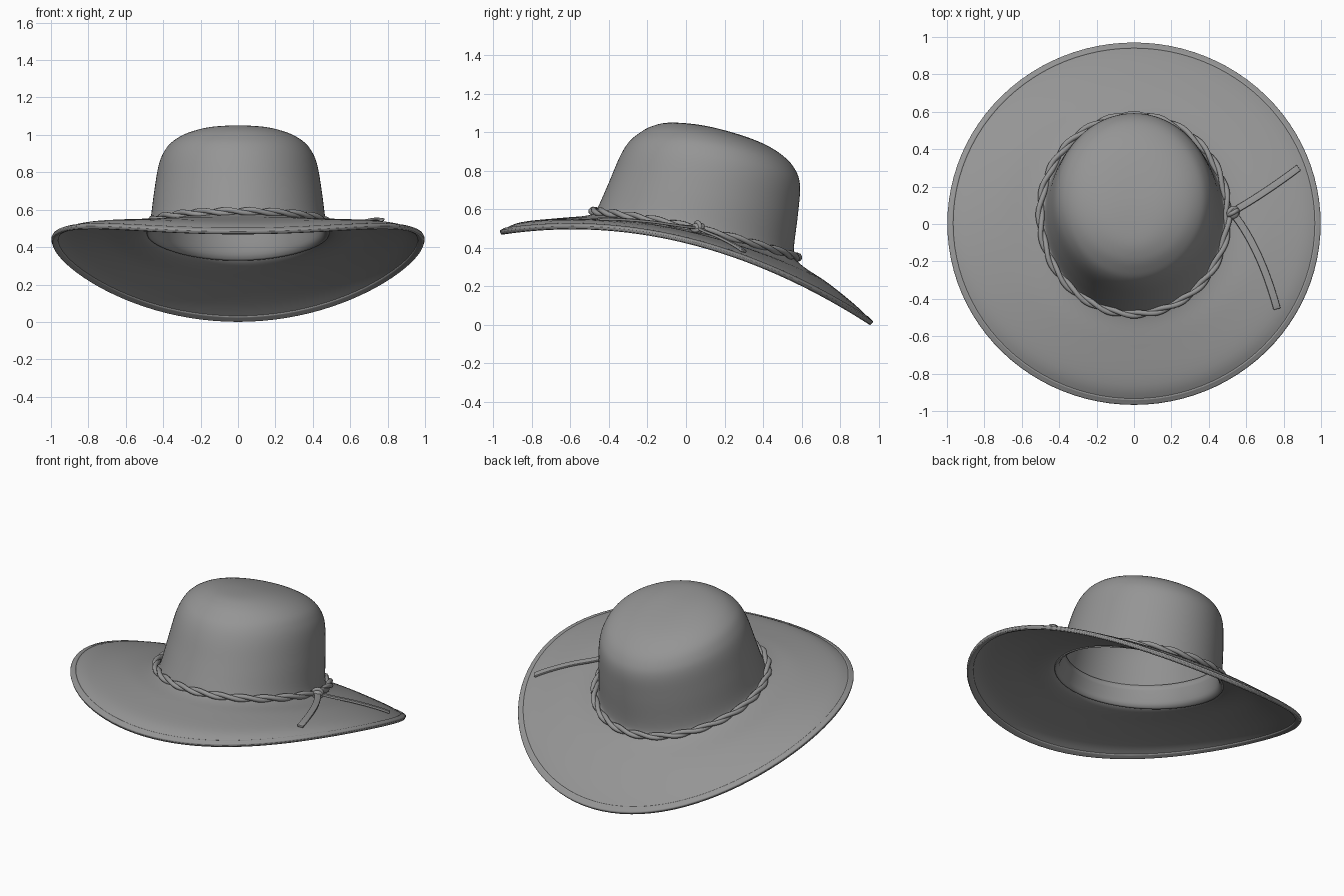
import bpy, bmesh
from math import sin, cos, pi, radians
from mathutils import Vector
from mathutils.bvhtree import BVHTree

if "Cube" in bpy.data.objects:
    bpy.data.objects.remove(bpy.data.objects["Cube"])

# Rings from brim edge to crown top: front y, front z, back y, back z, half width, side z
RINGS = [
    (-.967, .485, .970, .012, .998, .442),
    (-.86, .532, .88, .102, .90, .468),
    (-.65, .555, .74, .215, .72, .477),
    (-.53, .565, .62, .295, .57, .478),
    (-.475, .580, .572, .340, .495, .490),
    (-.455, .615, .560, .395, .472, .525),
    (-.400, .740, .582, .580, .450, .685),
    (-.345, .870, .592, .720, .427, .825),
    (-.300, .945, .570, .800, .399, .900),
    (-.250, .990, .515, .868, .355, .955),
    (-.180, 1.03, .415, .934, .275, 1.00),
    (-.080, 1.05, .270, .990, .155, 1.03),
    (.090, 1.035, .090, 1.035, 0, 1.035),
]
TOP = len(RINGS) - 1
SEG = 96

# Dark grey felt
FELT = bpy.data.materials.new("felt_grey")
FELT.diffuse_color = (.3, .3, .3, 1)
FELT.use_nodes = True
FELT.node_tree.nodes["Principled BSDF"].inputs["Base Color"].default_value = FELT.diffuse_color


def ring(i):
    # mirrored ghost rings keep the apex smooth and the brim edge straight
    if i < 0:
        return tuple(2 * a - b for a, b in zip(RINGS[0], RINGS[1]))
    if i > TOP:
        yf, zf, yb, zb, w, zm = RINGS[2 * TOP - i]
        return (yb, zb, yf, zf, -w, zm)
    return RINGS[i]


def surf(u, t):
    i = min(int(u), TOP - 1)
    f = u - i
    p = []
    for a, b, c, d in zip(ring(i - 1), ring(i), ring(i + 1), ring(i + 2)):
        p.append(.5 * (2 * b + (c - a) * f + (2 * a - 5 * b + 4 * c - d) * f ** 2
                       + (3 * b - a - 3 * c + d) * f ** 3))
    yf, zf, yb, zb, w, zm = p
    k = cos(t)
    return Vector((w * sin(t), (yf + yb) / 2 + (yb - yf) / 2 * k,
                   zm + (zb - zf) / 2 * k + ((zf + zb) / 2 - zm) * k * k))


def grid(name, rows, closed, thick, offset, bevel=0):
    bm = bmesh.new()
    vs = [[bm.verts.new(p) for p in r] for r in rows]
    n = len(rows[0])
    for a, b in zip(vs, vs[1:]):
        for j in range(n if closed else n - 1):
            k = (j + 1) % n
            bm.faces.new((a[j], b[j], b[k], a[k]))
    bmesh.ops.remove_doubles(bm, verts=bm.verts, dist=1e-5)
    me = bpy.data.meshes.new(name)
    bm.to_mesh(me)
    bm.free()
    ob = bpy.data.objects.new(name, me)
    bpy.context.collection.objects.link(ob)
    m = ob.modifiers.new("thickness", 'SOLIDIFY')
    m.thickness, m.offset = thick, offset
    if bevel:
        b = ob.modifiers.new("round", 'BEVEL')
        b.width, b.segments, b.limit_method = bevel, 3, 'ANGLE'
    smooth(ob)
    return ob


def smooth(ob):
    bpy.ops.object.select_all(action='DESELECT')
    ob.select_set(True)
    bpy.context.view_layer.objects.active = ob
    bpy.ops.object.shade_smooth_by_angle(angle=radians(40))


def shell(name, u0, u1, steps, thick, offset, bevel=0):
    rows = [[surf(u0 + (u1 - u0) * i / steps, 2 * pi * j / SEG) for j in range(SEG)]
            for i in range(steps + 1)]
    return grid(name, rows, True, thick, offset, bevel)


# Felt body, folded brim edge and inner band
felt = shell("brim_and_crown", 0, TOP, TOP * 5, .016, -1)
shell("brim_edge_binding", 0, .36, 4, .027, -.6, .009)
shell("inner_band", 4.0, 5.6, 8, .016, -2)


def tube(name, pts, radius, cyclic):
    cu = bpy.data.curves.new(name, 'CURVE')
    cu.dimensions = '3D'
    cu.bevel_depth, cu.bevel_resolution, cu.use_fill_caps = radius, 2, True
    sp = cu.splines.new('POLY')
    sp.points.add(len(pts) - 1)
    for q, p in zip(sp.points, pts):
        q.co = (*p, 1)
    sp.use_cyclic_u = cyclic
    ob = bpy.data.objects.new(name, cu)
    bpy.context.collection.objects.link(ob)


# Two-strand twisted cord round the base of the crown
N, TWISTS = 360, 12
for s in range(2):
    pts = []
    for j in range(N):
        t = 2 * pi * j / N
        out = Vector((sin(t), cos(t), 0))
        ph = TWISTS * t + s * pi
        pts.append(surf(4, t) + out * (.007 + .010 * cos(ph))
                   + Vector((0, 0, .010 + .010 * sin(ph))))
    tube(f"cord_strand_{s + 1}", pts, .0145, True)

# Knot: core, vertical wrap and side loop
KNOT = Vector((.53, .06, .505))
bpy.ops.mesh.primitive_uv_sphere_add(segments=20, ring_count=12, radius=.03, location=KNOT)
knot = bpy.context.object
knot.name = "knot_core"
knot.scale = (1.1, 1.2, .8)
smooth(knot)
for name, rot in (("knot_wrap", (pi / 2, 0, .5)), ("knot_loop", (.3, .5, 0))):
    bpy.ops.mesh.primitive_torus_add(major_radius=.026, minor_radius=.012, major_segments=24,
                                     minor_segments=10, location=KNOT, rotation=rot)
    bpy.context.object.name = name
    smooth(bpy.context.object)

# Flat loose ends lying on the brim
bm = bmesh.new()
bm.from_mesh(felt.data)
tree = BVHTree.FromBMesh(bm)
bm.free()


def tail(name, a, b, c, width):
    a, b, c = Vector(a), Vector(b), Vector(c)
    rows = []
    for i in range(25):
        f = i / 24
        p = a * (1 - f) ** 2 + b * 2 * f * (1 - f) + c * f * f
        d = ((b - a) * (1 - f) + (c - b) * f).normalized()
        side = Vector((-d.y, d.x)) * width / 2
        row = []
        for k in (1, 0, -1):
            q = p + side * k
            hit = tree.ray_cast(Vector((q.x, q.y, 2)), Vector((0, 0, -1)))[0]
            row.append(Vector((q.x, q.y, hit.z + .010 + .018 * (1 - f) ** 3)))
        rows.append(row)
    grid(name, rows, False, .014, 0, .004)


tail("cord_end_front", (.535, .05), (.68, -.14), (.765, -.455), .038)
tail("cord_end_back", (.535, .07), (.70, .165), (.88, .30), .036)

for ob in bpy.data.objects:
    ob.data.materials.append(FELT)
